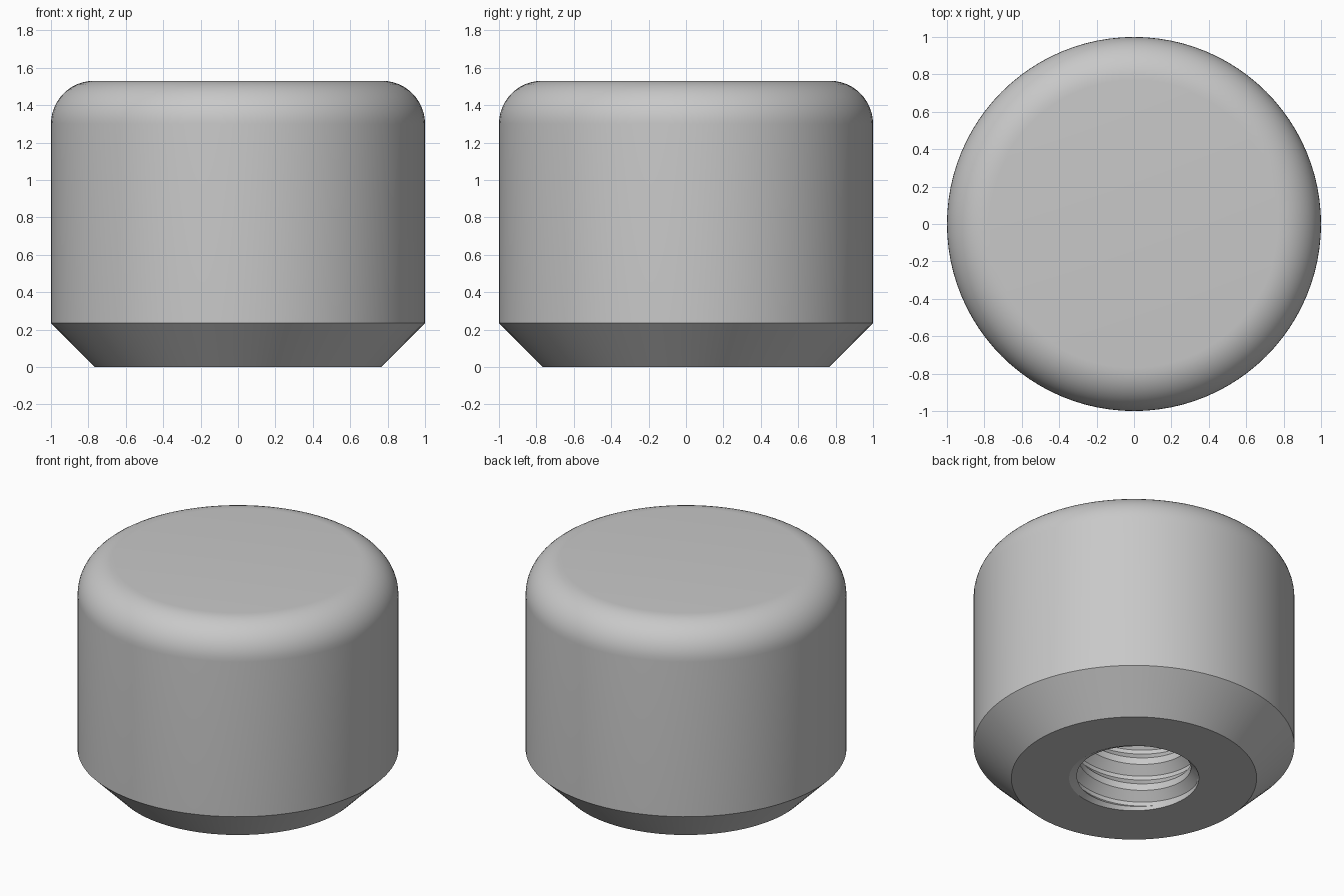
import bpy
import bmesh
from math import sin, cos, pi, radians

cube = bpy.data.objects.get("Cube")
if cube:
    bpy.data.objects.remove(cube)

SEGMENTS = 96
HEIGHT, RADIUS, ROUND, BEVEL = 1.53, 1.0, 0.23, 0.235
MINOR, MAJOR, PITCH = 0.355, 0.405, 0.187
BORE_START, BORE_END = 0.025, 1.0
# Thread section: fraction of one pitch, and radius
SECTION = [(0, MINOR), (0.25, MINOR), (0.55, MAJOR), (0.7, MAJOR), (1, MINOR)]


def thread_radius(z, angle):
    """Radius of the helical thread at a height and angle."""
    phase = (z / PITCH - angle / (2 * pi)) % 1
    for (a, ra), (b, rb) in zip(SECTION, SECTION[1:]):
        if phase <= b:
            return ra + (rb - ra) * (phase - a) / (b - a)
    return MINOR


def thread_point(start, angle):
    z = start + PITCH * angle / (2 * pi)
    z = min(max(z, BORE_START), BORE_END)
    return thread_radius(z, angle), z


def make_column(angle):
    """Radius and height pairs from the top centre round to the bore end."""
    points = [(0, HEIGHT)]
    for i in range(13):
        a = pi / 2 * (1 - i / 12)
        points.append((RADIUS - ROUND + ROUND * cos(a), HEIGHT - ROUND + ROUND * sin(a)))
    points += [(RADIUS, BEVEL), (RADIUS - BEVEL, 0), (MAJOR, 0)]
    # Helical rows, cut off at the mouth and the blind end
    for turn in range(-2, int(BORE_END / PITCH) + 2):
        for frac, _ in SECTION[:-1]:
            points.append(thread_point((turn + frac) * PITCH, angle))
    points.append((0, BORE_END))
    return points


# Knob body with a threaded blind hole in its base
bm = bmesh.new()
columns = []
for s in range(SEGMENTS + 1):
    angle = 2 * pi * s / SEGMENTS
    columns.append([bm.verts.new((r * cos(angle), r * sin(angle), z))
                    for r, z in make_column(angle)])
for left, right in zip(columns, columns[1:]):
    for i in range(len(left) - 1):
        bm.faces.new((left[i], left[i + 1], right[i + 1], right[i]))
bmesh.ops.remove_doubles(bm, verts=bm.verts, dist=0.0001)
bmesh.ops.recalc_face_normals(bm, faces=bm.faces)
mesh = bpy.data.meshes.new("knob_body")
bm.to_mesh(mesh)
bm.free()
body = bpy.data.objects.new("knob_body", mesh)
bpy.context.collection.objects.link(body)

# Plain grey finish
grey = bpy.data.materials.new("light_grey")
grey.use_nodes = True
colour = (0.58, 0.58, 0.58, 1)
grey.diffuse_color = colour
grey.node_tree.nodes["Principled BSDF"].inputs["Base Color"].default_value = colour
mesh.materials.append(grey)

bpy.ops.object.select_all(action="DESELECT")
body.select_set(True)
bpy.context.view_layer.objects.active = body
bpy.ops.object.shade_smooth_by_angle(angle=radians(25))
